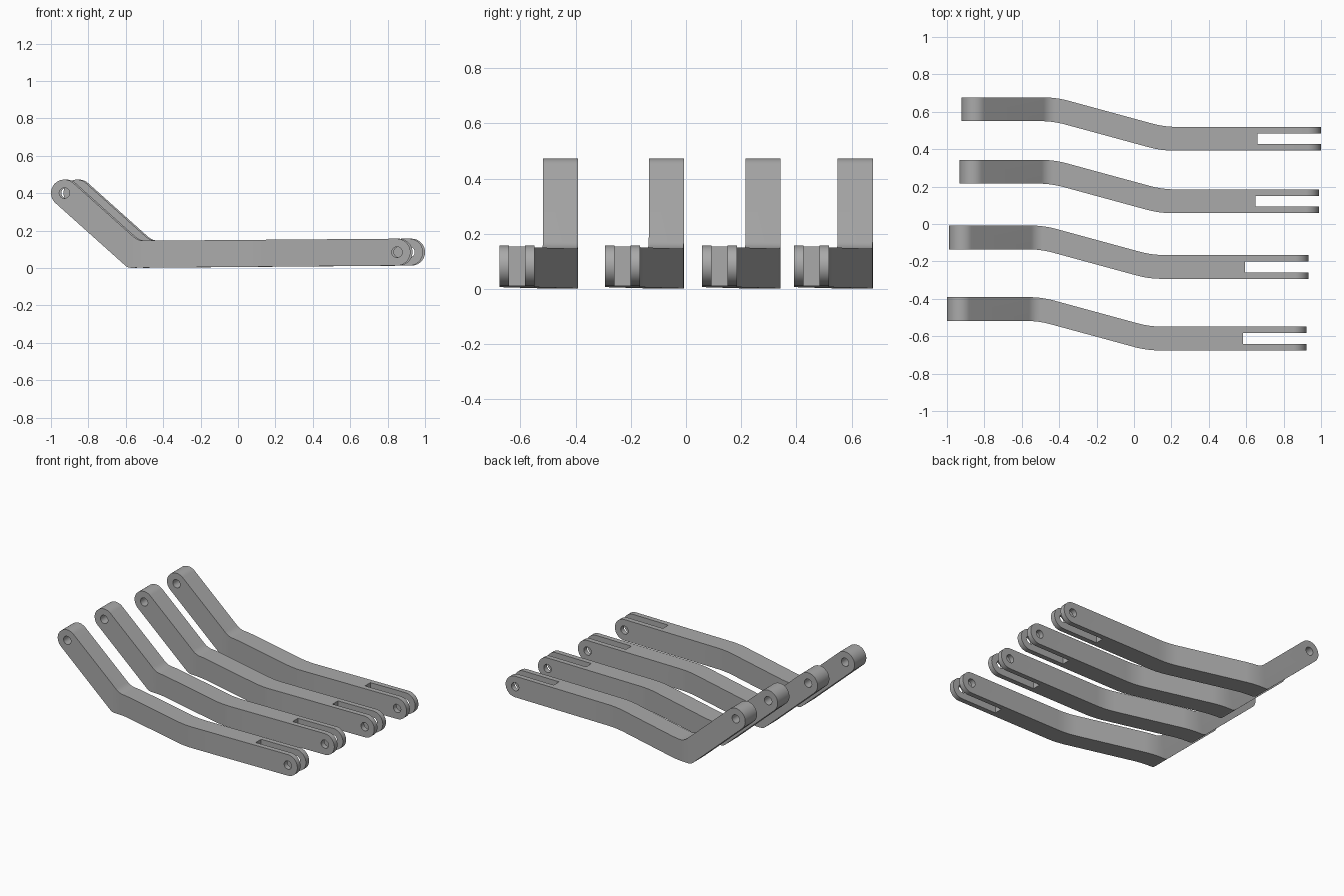
import bpy, bmesh, math
from mathutils import Vector

if "Cube" in bpy.data.objects:
    bpy.data.objects.remove(bpy.data.objects["Cube"])

steel = bpy.data.materials.new("grey_steel")
steel.diffuse_color = (0.40, 0.40, 0.40, 1)
steel.use_nodes = True
steel.node_tree.nodes["Principled BSDF"].inputs["Base Color"].default_value = steel.diffuse_color


def arc(c, r, a0, a1, n=24):
    """Points on an arc around c from angle a0 to a1."""
    return [Vector((c.x + r * math.cos(a0 + (a1 - a0) * i / n),
                    c.y + r * math.sin(a0 + (a1 - a0) * i / n))) for i in range(n + 1)]


def bend(p, before, after, t, n=8):
    """Rounded corner at p, starting t before it and ending t after it."""
    a = p + (before - p).normalized() * t
    b = p + (after - p).normalized() * t
    return [a.lerp(p, i / n).lerp(p.lerp(b, i / n), i / n) for i in range(n + 1)]


def prism(name, pts, lo, hi, axis):
    """Extrude a 2D outline along y (outline in x,z) or z (outline in x,y)."""
    bm = bmesh.new()
    place = (lambda p: (p.x, lo, p.y)) if axis == "y" else (lambda p: (p.x, p.y, lo))
    face = bm.faces.new([bm.verts.new(place(p)) for p in pts])
    new = bmesh.ops.extrude_face_region(bm, geom=[face])["geom"]
    step = Vector((0, hi - lo, 0)) if axis == "y" else Vector((0, 0, hi - lo))
    bmesh.ops.translate(bm, vec=step, verts=[v for v in new if isinstance(v, bmesh.types.BMVert)])
    bmesh.ops.recalc_face_normals(bm, faces=bm.faces)
    me = bpy.data.meshes.new(name)
    bm.to_mesh(me)
    bm.free()
    me.materials.append(steel)
    ob = bpy.data.objects.new(name, me)
    bpy.context.collection.objects.link(ob)
    return ob


def boolean(ob, cutter, mode):
    mod = ob.modifiers.new("cut", "BOOLEAN")
    mod.object, mod.operation, mod.solver = cutter, mode, "EXACT"
    bpy.context.view_layer.objects.active = ob
    bpy.ops.object.modifier_apply(modifier=mod.name)
    bpy.data.objects.remove(cutter)


# Side outline: raised end, elbow, fork end
R = 0.072
up, elbow, fork = Vector((-0.928, 0.401)), Vector((-0.562, 0.0735)), Vector((0.85, 0.085))
d1, d2 = (elbow - up).normalized(), (fork - elbow).normalized()
n1, n2 = Vector((-d1.y, d1.x)), Vector((-d2.y, d2.x))
miter = (n1 + n2) * R / (1 + n1.dot(n2))
a1, a2 = math.atan2(n1.y, n1.x), math.atan2(n2.y, n2.x)
low, top = elbow - miter, elbow + miter
side = arc(up, R, a1, a1 + math.pi)
side += bend(low, up - n1 * R, fork - n2 * R, 0.02)
side += arc(fork, R, a2 - math.pi, a2)
side += bend(top, fork + n2 * R, up + n1 * R, 0.035)
arm = prism("rocker_arm_1", side, -1, 1, "y")

# Plan outline: sideways jog of constant width
W, J = 0.127, 0.158
sh = W / 2 * math.tan(math.radians(7.5))


def edge(y, s):
    p = [Vector(q) for q in ((-1.2, y), (-0.503 + s, y), (0.077 + s, y - J), (1.2, y - J))]
    return [p[0]] + bend(p[1], p[0], p[2], 0.07) + bend(p[2], p[1], p[3], 0.07) + [p[3]]


boolean(arm, prism("plan", edge(0, sh) + edge(-W, -sh)[::-1], -1, 1, "z"), "INTERSECT")

# Fork slot and pin holes
mid = -J - W / 2
slot = [Vector(q) for q in ((0.583, mid - 0.029), (1.2, mid - 0.029), (1.2, mid + 0.029), (0.583, mid + 0.029))]
boolean(arm, prism("slot", slot, -1, 1, "z"), "DIFFERENCE")
for c in (up, fork):
    boolean(arm, prism("pin_hole", arc(c, 0.028, 0, math.tau, 32)[:-1], -1, 1, "y"), "DIFFERENCE")

bpy.ops.object.select_all(action="DESELECT")
arm.select_set(True)
bpy.context.view_layer.objects.active = arm
bpy.ops.object.shade_smooth_by_angle(angle=math.radians(25))

# Row of four matching arms
for i, (dx, dy) in enumerate([(0, -0.391), (0.011, -0.008), (0.067, 0.343), (0.078, 0.677)]):
    ob = arm if i == 0 else arm.copy()
    if i:
        bpy.context.collection.objects.link(ob)
    ob.name = f"rocker_arm_{i + 1}"
    ob.location = (dx, dy, 0)
